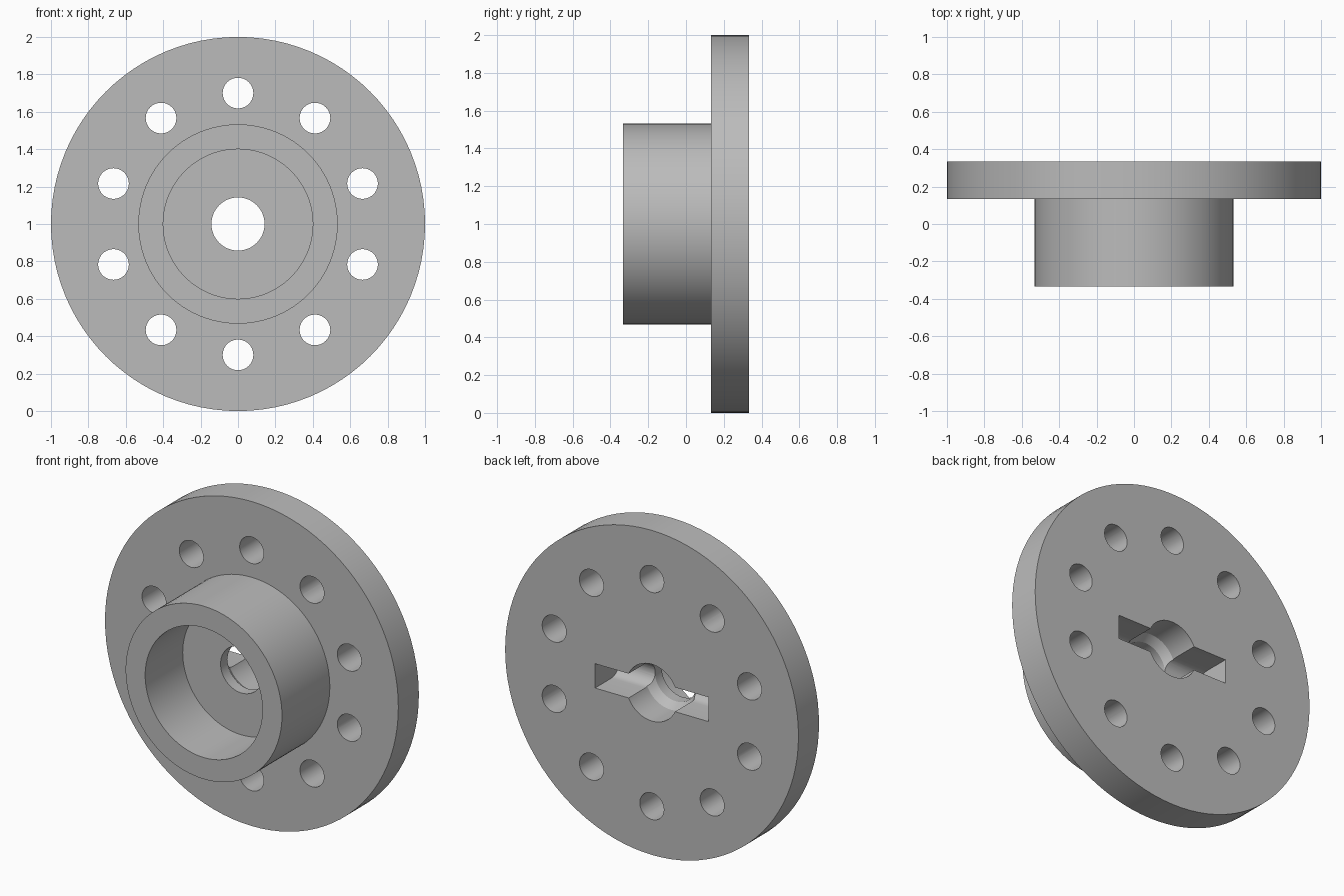
import bpy, bmesh, math
from mathutils import Matrix

cube = bpy.data.objects.get("Cube")
if cube:
    bpy.data.objects.remove(cube, do_unlink=True)

SIDES = 96
BACK = 0.333

metal = bpy.data.materials.new("plain_grey")
metal.use_nodes = True
grey = (0.5, 0.5, 0.5, 1)
metal.diffuse_color = grey
metal.node_tree.nodes["Principled BSDF"].inputs["Base Color"].default_value = grey


def add_object(name, bm):
    bmesh.ops.recalc_face_normals(bm, faces=bm.faces[:])
    mesh = bpy.data.meshes.new(name)
    bm.to_mesh(mesh)
    bm.free()
    mesh.materials.append(metal)
    obj = bpy.data.objects.new(name, mesh)
    bpy.context.collection.objects.link(obj)
    return obj


def revolve(name, profile):
    """Turn a closed (radius, y) outline around the hub axis."""
    bm = bmesh.new()
    rings = []
    for i in range(SIDES):
        a = math.tau * i / SIDES
        rings.append([bm.verts.new((r * math.sin(a), y, 1 + r * math.cos(a)))
                      for r, y in profile])
    n = len(profile)
    for i in range(SIDES):
        here, there = rings[i], rings[(i + 1) % SIDES]
        for j in range(n):
            k = (j + 1) % n
            bm.faces.new((here[j], here[k], there[k], there[j]))
    return add_object(name, bm)


def cut(target, cutter):
    mod = target.modifiers.new("cut", "BOOLEAN")
    mod.operation = "DIFFERENCE"
    mod.solver = "EXACT"
    mod.object = cutter
    bpy.context.view_layer.objects.active = target
    bpy.ops.object.modifier_apply(modifier=mod.name)
    bpy.data.objects.remove(cutter, do_unlink=True)


# Flange, hollow hub and stepped centre bore
hub = revolve("flanged_hub", [
    (1.0, BACK), (1.0, 0.133), (0.533, 0.133), (0.533, -BACK),
    (0.4, -BACK), (0.4, 0.033), (0.142, 0.033), (0.142, 0.1),
    (0.175, 0.15), (0.175, BACK)])

# Ring of ten bolt holes
bm = bmesh.new()
for i in range(10):
    a = math.tau * i / 10
    place = (Matrix.Translation((0.7 * math.sin(a), 0.23, 1 + 0.7 * math.cos(a)))
             @ Matrix.Rotation(math.pi / 2, 4, "X"))
    bmesh.ops.create_cone(bm, cap_ends=True, segments=40, radius1=0.082,
                          radius2=0.082, depth=0.4, matrix=place)
cut(hub, add_object("bolt_hole_cutter", bm))

# Round-bottomed slot across the back
bm = bmesh.new()
HALF, STRAIGHT = 0.075, 0.16
outline = [(BACK + 0.1, HALF)]
for i in range(17):
    a = math.pi * i / 16
    outline.append((BACK - STRAIGHT - HALF * math.sin(a), HALF * math.cos(a)))
outline.append((BACK + 0.1, -HALF))
end = bm.faces.new([bm.verts.new((-0.387, y, 1 + z)) for y, z in outline])
side = bmesh.ops.extrude_face_region(bm, geom=[end])["geom"]
bmesh.ops.translate(bm, vec=(0.774, 0, 0),
                    verts=[v for v in side if isinstance(v, bmesh.types.BMVert)])
cut(hub, add_object("slot_cutter", bm))

# Smooth the round walls, keep the rims sharp
bpy.ops.object.select_all(action="DESELECT")
hub.select_set(True)
bpy.context.view_layer.objects.active = hub
bpy.ops.object.shade_smooth_by_angle(angle=math.radians(30))
